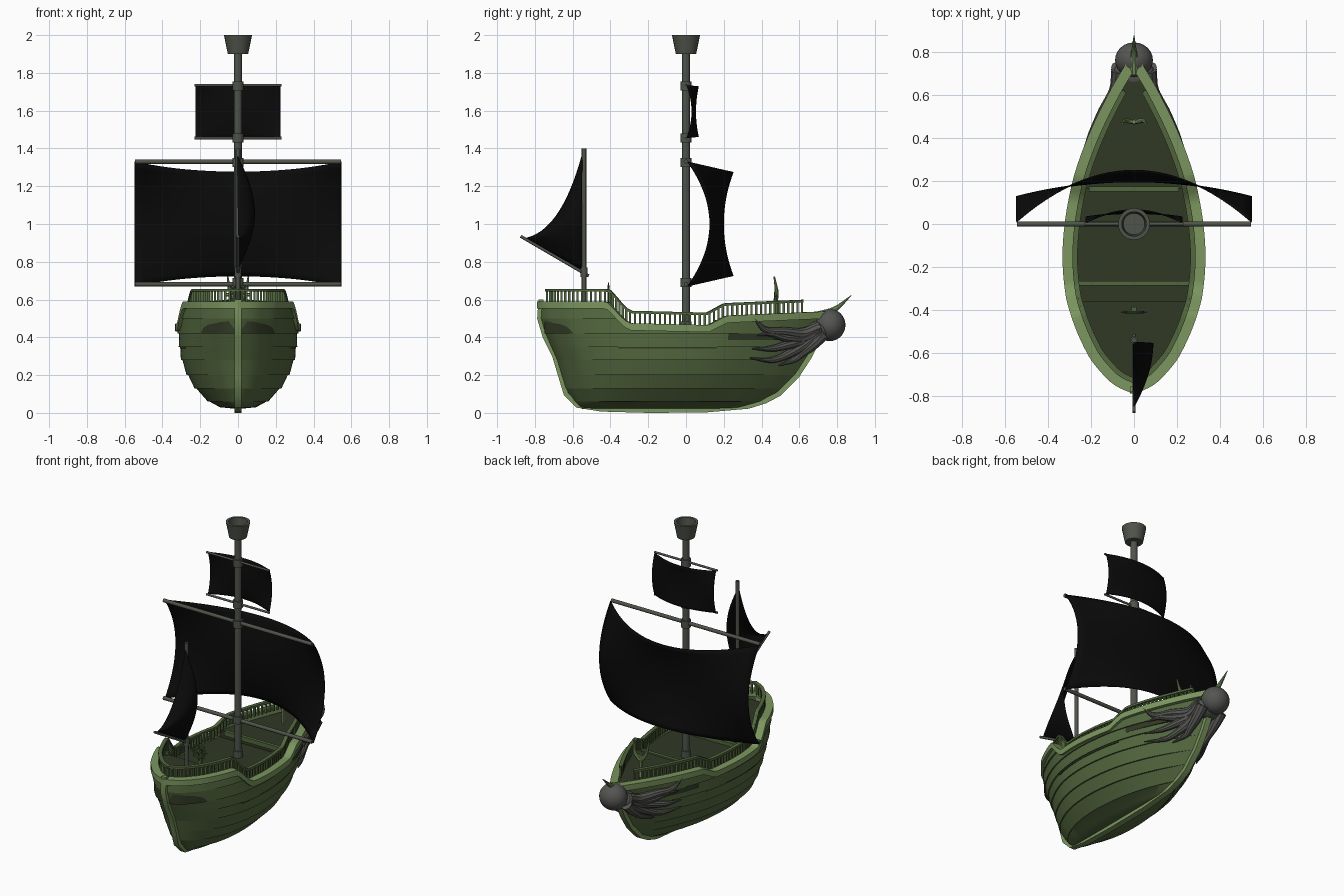
import bpy, bmesh, math
from mathutils import Vector

if "Cube" in bpy.data.objects:
    bpy.data.objects.remove(bpy.data.objects["Cube"])

def mat(name, c):
    m = bpy.data.materials.new(name)
    m.diffuse_color = (*c, 1)
    m.use_nodes = True
    m.node_tree.nodes["Principled BSDF"].inputs["Base Color"].default_value = m.diffuse_color
    return m

HULL = mat("hull green", (.085, .135, .048))
TRIM = mat("light green trim", (.2, .305, .115))
DECK = mat("dark deck", (.03, .04, .018))
SPAR = mat("grey spar", (.078, .088, .068))
SAIL = mat("black sail", (.003, .003, .003))
BEAST = mat("grey figurehead", (.09, .093, .084))

# ---------- helpers ----------
def interp(tab, x, smooth=True):
    x = min(max(x, tab[0][0]), tab[-1][0])
    i = next(k for k in range(len(tab) - 1) if x <= tab[k + 1][0])
    (x0, y0), (x1, y1) = tab[i], tab[i + 1]
    h = x1 - x0
    s = (x - x0) / h
    if not smooth:
        return y0 + (y1 - y0) * s
    def slope(k):
        a, b = tab[max(k - 1, 0)], tab[min(k + 1, len(tab) - 1)]
        return (b[1] - a[1]) / (b[0] - a[0])
    return ((2*s**3 - 3*s*s + 1) * y0 + (s**3 - 2*s*s + s) * h * slope(i)
            + (3*s*s - 2*s**3) * y1 + (s**3 - s*s) * h * slope(i + 1))

def finish(name, bm, material, mirror=False):
    bmesh.ops.remove_doubles(bm, verts=bm.verts, dist=1e-5)
    bmesh.ops.recalc_face_normals(bm, faces=bm.faces)
    me = bpy.data.meshes.new(name)
    bm.to_mesh(me)
    bm.free()
    ob = bpy.data.objects.new(name, me)
    bpy.context.collection.objects.link(ob)
    me.materials.append(material)
    if mirror:
        ob.modifiers.new("mirror", 'MIRROR')
    return ob

def loft(bm, rows, ring=True, caps=True):
    vs = [[bm.verts.new(p) for p in r] for r in rows]
    n = len(rows[0])
    for a, b in zip(vs, vs[1:]):
        for j in range(n if ring else n - 1):
            k = (j + 1) % n
            bm.faces.new((a[j], a[k], b[k], b[j]))
    if ring and caps:
        bm.faces.new(vs[0])
        bm.faces.new(vs[-1])

def tube(bm, pts, radii, n=12, sub=1):
    pts = [Vector(p) for p in pts]
    axes = [[(i, p[a]) for i, p in enumerate(pts)] for a in range(3)]
    rad = list(enumerate(radii))
    rows = []
    P = lambda u: Vector([interp(a, u, sub > 1) for a in axes])
    for i in range((len(pts) - 1) * sub + 1):
        u = i / sub
        q = (P(u + .05) - P(u - .05)).to_track_quat('Z', 'Y')
        r = interp(rad, u, False)
        rows.append([P(u) + q @ Vector((r * math.cos(2*math.pi*k/n), r * math.sin(2*math.pi*k/n), 0))
                     for k in range(n)])
    loft(bm, rows)

def rod(name, a, b, r, m, r2=None):
    bm = bmesh.new()
    tube(bm, [a, b], [r, r2 or r], 16)
    return finish(name, bm, m)

def box(bm, c, s):
    vs = bmesh.ops.create_cube(bm, size=1)['verts']
    for v in vs:
        v.co = Vector(c) + Vector([v.co[i] * s[i] for i in range(3)])

# ---------- hull shape ----------
STERN = [(0, -.5), (.03, -.57), (.1, -.635), (.2, -.665), (.3, -.695), (.4, -.745), (.5, -.775), (.6, -.768)]
BOW = [(0, .2), (.03, .33), (.06, .42), (.1, .49), (.2, .59), (.3, .655), (.4, .705), (.53, .755), (.6, .765)]
BEAM = [(.02, 0), (.03, .095), (.06, .15), (.13, .22), (.2, .262), (.28, .292), (.35, .303), (.43, .31), (.6, .31)]
PLAN = [(0, 0), (.02, .22), (.046, .38), (.11, .63), (.24, .9), (.37, 1), (.5, .98), (.636, .86),
        (.77, .63), (.9, .32), (1, .03)]
SHEER = [(-.8, .58), (-.42, .58), (-.3, .465), (.13, .455), (.22, .505), (.8, .53)]
sheer = lambda y: interp(SHEER, y, False)

def point(t, z):
    a, b = interp(STERN, z, False), interp(BOW, z, False)
    return Vector((interp(BEAM, z) * interp(PLAN, t), a + (b - a) * t, z))

def half(y, z):
    a, b = interp(STERN, z, False), interp(BOW, z, False)
    return interp(BEAM, z) * interp(PLAN, (y - a) / (b - a))

def edge(t, inset):
    z = sheer(-.772 + 1.527 * t)
    d = point(min(t + .004, 1), z) - point(max(t - .004, 0), z)
    n = Vector((d.y, -d.x, 0)).normalized()
    p = point(t, z) - n * inset
    p.x = max(p.x, 0)
    if t == 0:
        p.x = 0
    return p

N = 84
TS = [(1 - math.cos(math.pi * i / N)) / 2 for i in range(N + 1)]

# overlapping planks
bm = bmesh.new()
levels = [.02, .03, .06, .13, .2, .28, .35, .42, .5, .57, .6]
rows = []
for i, z in enumerate(levels):
    for lip in ((0,) if i < 2 else (0, .009)):
        half_row = []
        for t in TS:
            p = point(t, min(z, sheer(-.772 + 1.527 * t)))
            p.x += lip * min(1, 6 * t, 6 * (1 - t))
            half_row.append(p)
        rows.append(half_row[::-1] + [Vector((-p.x, p.y, p.z)) for p in half_row[1:]])
loft(bm, rows, ring=False)
finish("hull_planks", bm, HULL)

# gunwale and handrail ribbons
def ribbon(name, m, ts, i0, i1, z0, z1):
    bm = bmesh.new()
    rows = []
    for t in ts:
        a, b = edge(t, i0), edge(t, i1)
        rows.append([a + Vector((0, 0, z0)), b + Vector((0, 0, z0)), b + Vector((0, 0, z1)), a + Vector((0, 0, z1))])
    loft(bm, rows, caps=False)
    return finish(name, bm, m, True)

ribbon("gunwale", TRIM, TS, -.02, .028, -.028, .01)
RT = [t for t in TS if t < .93]
ribbon("handrail", HULL, RT, .026, .05, .062, .076)

# balusters at even spacing
bm = bmesh.new()
last = None
for i in range(1600):
    t = .925 * (i / 1600) ** 2
    p = edge(t, .037)
    if last is None or (p - last).length > .026:
        box(bm, p + Vector((0, 0, .035)), (.012, .012, .07))
        last = p
finish("balusters", bm, HULL, True)

# decks with steps
for name, y0, y1, z in (("rear_deck", -.75, -.36, .52), ("main_deck", -.36, .165, .44), ("fore_deck", .165, .73, .485)):
    bm = bmesh.new()
    rows = []
    for i in range(25):
        y = y0 + (y1 - y0) * i / 24
        x = max(half(y, z) - .004, .002)
        rows.append([(-x, y, z), (x, y, z), (x, y, z - .1), (-x, y, z - .1)])
    loft(bm, rows)
    finish(name, bm, DECK)
bm = bmesh.new()
box(bm, (0, -.275, .45), (.52, .022, .03))
box(bm, (0, .163, .478), (.42, .022, .03))
finish("deck_beams", bm, HULL)

# keel, stem and sternpost
bm = bmesh.new()
prof = [(STERN[i][1], STERN[i][0]) for i in (7, 6, 5, 4, 3, 2)] + [(-.575, .04), (-.45, .02), (-.2, .013), (.1, .015),
        (.33, .035), (.42, .063)] + [(y, z) for z, y in BOW[3:8]]
rows = []
for i, p in enumerate(prof):
    a, b = Vector(prof[max(i - 1, 0)]), Vector(prof[min(i + 1, len(prof) - 1)])
    d = (b - a).normalized() * .013
    y, z = p
    rows.append([(sx * .019, y + s * d.y, max(z - s * d.x, 0)) for sx, s in ((-1, 1), (1, 1), (1, -1), (-1, -1))])
loft(bm, rows)
finish("keel", bm, TRIM)
bm = bmesh.new()
tube(bm, [(0, .7, .515), (0, .79, .55), (0, .875, .622)], [.024, .015, .002], 10, 4)
finish("bow_horn", bm, TRIM)

# tentacled figurehead
bm = bmesh.new()
for c, s in (((0, .762, .465), (.088, .082, .085)), ((0, .69, .43), (.1, .075, .06))):
    vs = bmesh.ops.create_uvsphere(bm, u_segments=24, v_segments=16, radius=1)['verts']
    for v in vs:
        v.co = Vector(c) + Vector([v.co[i] * s[i] for i in range(3)])
finish("figurehead_head", bm, BEAST)
bm = bmesh.new()
for path in ([(.71, .45), (.62, .42), (.52, .43), (.42, .44), (.355, .51)],
             [(.71, .44), (.62, .40), (.53, .40), (.45, .42), (.38, .41)],
             [(.72, .43), (.63, .39), (.54, .36), (.45, .34), (.35, .34)],
             [(.72, .42), (.64, .37), (.56, .32), (.46, .28), (.34, .29)],
             [(.73, .42), (.67, .36), (.62, .32), (.57, .28), (.49, .25)]):
    pts = [(max(half(y, z) + .018, .07), y, z) for y, z in path]
    tube(bm, pts, [.036, .031, .025, .017, .003], 10, 5)
finish("figurehead_tentacles", bm, BEAST, True)

# main mast, collars, yards
rod("main_mast", (0, 0, .43), (0, 0, 1.91), .021, SPAR)
for z in (.46, .69, 1.325, 1.455, 1.73):
    rod("mast_collar", (0, 0, z - .024), (0, 0, z + .024), .03, SPAR)
for z, w, r in ((.682, .545, .012), (1.33, .545, .012), (1.455, .23, .007), (1.735, .23, .007)):
    rod("yard", (-w, 0, z), (w, 0, z), r, SPAR)

# crow's nest cup
bm = bmesh.new()
loft(bm, [[(r * math.cos(k * math.pi / 12), r * math.sin(k * math.pi / 12), z) for k in range(24)]
          for r, z in ((.054, 1.9), (.074, 2), (.057, 2), (.05, 1.93))])
finish("crows_nest", bm, SPAR)

# square sails
def square_sail(name, w, zb, zt, corner, bulge, mid, midbulge, sag):
    bm = bmesh.new()
    rows = []
    for i in range(21):
        v = i / 10 - 1
        row = []
        for j in range(25):
            u = j / 12 - 1
            c = 1 - u * u
            ym, ye = mid + midbulge * c, corner + bulge * c
            row.append((u * w, ym + (ye - ym) * v * v, (zb + zt) / 2 + v * ((zt - zb) / 2 - sag * c)))
        rows.append(row)
    loft(bm, rows, ring=False)
    ob = finish(name, bm, SAIL)
    ob.modifiers.new("cloth", 'SOLIDIFY').thickness = .006
square_sail("main_sail", .548, .67, 1.33, .012, .24, .13, .07, .055)
square_sail("top_sail", .226, 1.455, 1.735, .008, .06, .035, .018, .006)

# mizzen mast, boom and billowing triangular sail
rod("mizzen_mast", (0, -.54, .5), (0, -.54, 1.4), .012, SPAR)
rod("mizzen_collar", (0, -.54, .72), (0, -.54, .77), .018, SPAR)
rod("boom", (0, -.875, .935), (0, -.515, .725), .008, SPAR)
bm = bmesh.new()
rows = []
for i in range(17):
    v = i / 16
    row = []
    for j in range(17):
        s = j / 16
        k = 4 * s * (1 - s) * v * v
        row.append((.09 * math.sin(math.pi * v) * (1 - s * s), -.553 - .3 * s + .02 * k,
                    (.755 + .605 * v) * (1 - s) + .925 * s - .09 * k))
    rows.append(row)
loft(bm, rows, ring=False)
finish("mizzen_sail", bm, SAIL).modifiers.new("cloth", 'SOLIDIFY').thickness = .005

# steering wheel
bm = bmesh.new()
ring = [(.042 * math.cos(k * math.pi / 10), -.41, .63 + .042 * math.sin(k * math.pi / 10)) for k in range(21)]
tube(bm, ring, [.006] * 21, 8)
for k in range(4):
    c, s = .06 * math.cos(k * math.pi / 4), .06 * math.sin(k * math.pi / 4)
    tube(bm, [(-c, -.41, .63 - s), (c, -.41, .63 + s)], [.004, .004], 6)
box(bm, (0, -.395, .575), (.022, .018, .12))
finish("steering_wheel", bm, HULL)

# forked post on the fore deck
bm = bmesh.new()
tube(bm, [(0, .475, .48), (0, .475, .64)], [.012, .01], 8)
for s in (-1, 1):
    tube(bm, [(0, .475, .59), (s * .04, .48, .64), (s * .055, .467, .722)], [.011, .011, .004], 8, 4)
    tube(bm, [(0, .475, .62), (s * .064, .475, .62)], [.009, .004], 8)
finish("forked_post", bm, TRIM)

# smooth shading with sharp edges
for ob in bpy.data.objects:
    ob.select_set(True)
bpy.context.view_layer.objects.active = bpy.data.objects["hull_planks"]
bpy.ops.object.shade_smooth_by_angle(angle=math.radians(35))
